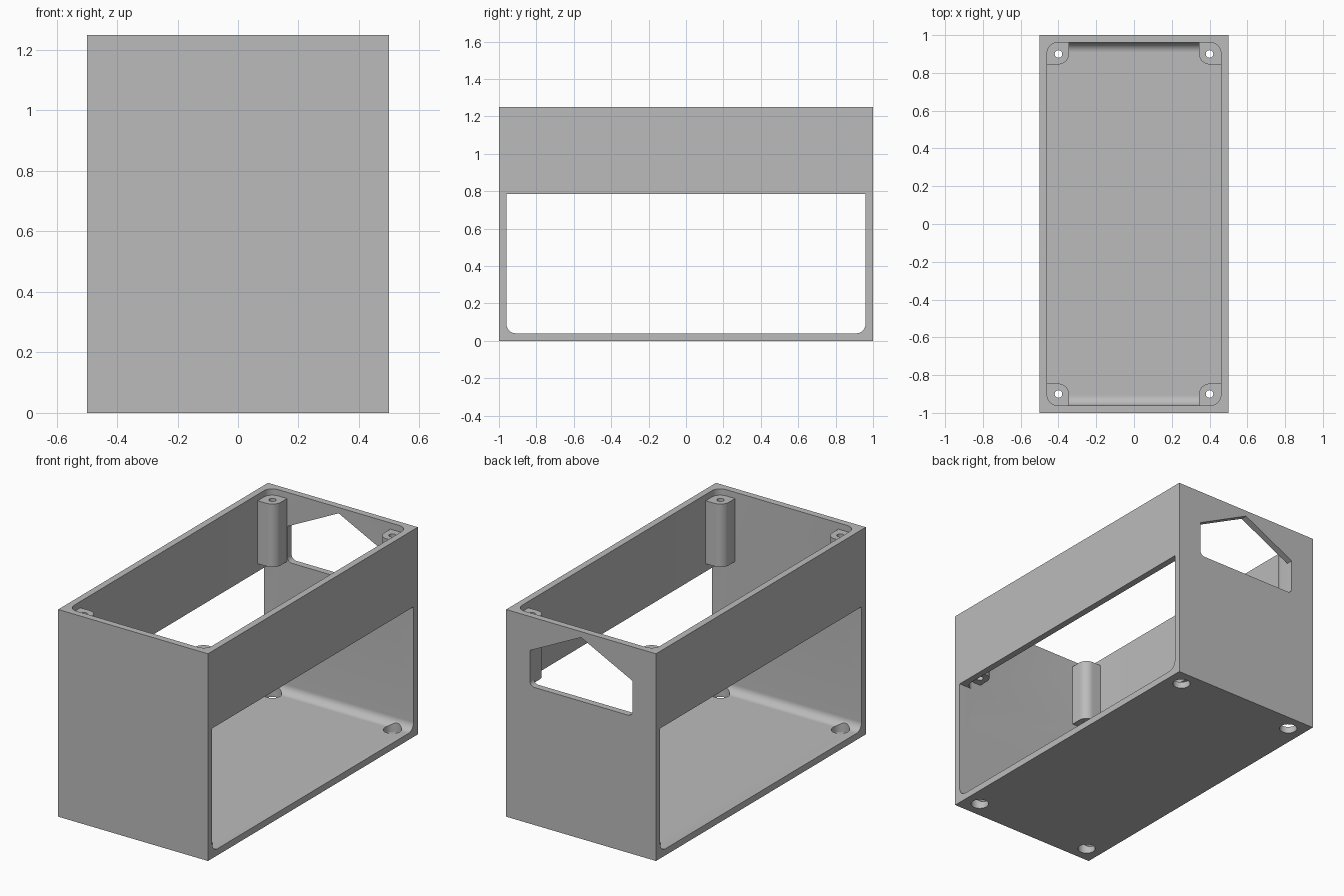
import bpy, bmesh, math
from mathutils import Vector

if "Cube" in bpy.data.objects:
    bpy.data.objects.remove(bpy.data.objects["Cube"], do_unlink=True)

grey = bpy.data.materials.new("plain grey")
grey.use_nodes = True
colour = (0.5, 0.5, 0.5, 1)
grey.diffuse_color = colour
grey.node_tree.nodes["Principled BSDF"].inputs["Base Color"].default_value = colour

WALL, TOP, LINTEL = 0.04, 1.25, 0.785
IN_X, IN_Y = 0.46, 0.96           # inner faces of the walls
PEG_X, PEG_Y, ROUND = 0.4, 0.9, 0.055


def rounded(corners, steps=10):
    """Outline from (u, v, radius) corners, each rounded by its radius."""
    out = []
    for i, (u, v, r) in enumerate(corners):
        p = Vector((u, v))
        if r == 0:
            out.append(p)
            continue
        a = (Vector(corners[i - 1][:2]) - p).normalized()
        b = (Vector(corners[(i + 1) % len(corners)][:2]) - p).normalized()
        half = a.angle(b) / 2
        centre = p + (a + b).normalized() * r / math.sin(half)
        start = p + a * r / math.tan(half) - centre
        end = p + b * r / math.tan(half) - centre
        sweep = start.angle(end)
        for k in range(steps + 1):
            t = k / steps
            out.append(centre + (start * math.sin((1 - t) * sweep)
                                 + end * math.sin(t * sweep)) / math.sin(sweep))
    return out


def rectangle(u0, v0, u1, v1, radii=(0, 0, 0, 0)):
    spots = [(u0, v0), (u1, v0), (u1, v1), (u0, v1)]
    return rounded([(u, v, r) for (u, v), r in zip(spots, radii)])


def circle(u, v, r, sides=32):
    angles = [math.tau * k / sides for k in range(sides)]
    return [(u + r * math.cos(a), v + r * math.sin(a)) for a in angles]


def prism(name, outline, axis, low, high):
    """Extrude a 2D outline along the x, y or z axis."""
    place = {"x": lambda u, v, w: (w, u, v),
             "y": lambda u, v, w: (u, w, v),
             "z": lambda u, v, w: (u, v, w)}[axis]
    bm = bmesh.new()
    face = bm.faces.new([bm.verts.new(place(u, v, low)) for u, v in outline])
    grown = bmesh.ops.extrude_face_region(bm, geom=[face])["geom"]
    moved = [g for g in grown if isinstance(g, bmesh.types.BMVert)]
    bmesh.ops.translate(bm, verts=moved, vec=place(0, 0, high - low))
    bmesh.ops.recalc_face_normals(bm, faces=bm.faces)
    mesh = bpy.data.meshes.new(name)
    bm.to_mesh(mesh)
    bm.free()
    mesh.materials.append(grey)
    obj = bpy.data.objects.new(name, mesh)
    bpy.context.scene.collection.objects.link(obj)
    return obj


def select(obj):
    bpy.ops.object.select_all(action="DESELECT")
    obj.select_set(True)
    bpy.context.view_layer.objects.active = obj


def cut(target, cutter):
    select(target)
    mod = target.modifiers.new("cut", "BOOLEAN")
    mod.operation, mod.solver, mod.object = "DIFFERENCE", "EXACT", cutter
    bpy.ops.object.modifier_apply(modifier=mod.name)
    bpy.data.objects.remove(cutter, do_unlink=True)


def smooth(obj):
    select(obj)
    bpy.ops.object.shade_smooth_by_angle(angle=math.radians(30))


# Outer shell with both long sides open below the lintel
shell = prism("box_shell", rectangle(-0.5, -1, 0.5, 1), "z", 0, TOP)
cut(shell, prism("side_opening", rectangle(-IN_Y, WALL, IN_Y, LINTEL, (0.05, 0.05, 0, 0)),
                 "x", -0.6, 0.6))

# Open top with rounded inner corners
cut(shell, prism("top_cavity", rectangle(-IN_X, -IN_Y, IN_X, IN_Y, (ROUND,) * 4),
                 "z", 0.6, TOP + 0.1))

# House-shaped window in the back wall
house = rounded([(-0.342, 0.83, 0.03), (0.342, 0.83, 0.03), (0.342, 1.045, 0),
                 (0, 1.215, 0), (-0.342, 1.045, 0)])
cut(shell, prism("back_window", house, "y", 0.9, 1.1))

# Floor holes and drilled corner posts
for sx, side in ((1, "left"), (-1, "right")):
    for sy, end in ((-1, "front"), (1, "back")):
        x, y = sx * PEG_X, sy * PEG_Y
        cut(shell, prism("floor_hole", circle(x, y, 0.05), "z", -0.1, 0.2))
        outline = rectangle(PEG_X - ROUND, PEG_Y - ROUND, IN_X + 0.02, IN_Y + 0.02,
                            (ROUND, 0, 0, 0))
        post = prism(f"{end}_{side}_post", [(sx * u, sy * v) for u, v in outline],
                     "z", 0.832, 1.212)
        cut(post, prism("screw_hole", circle(x, y, 0.02, 24), "z", 0.7, 1.3))
        smooth(post)
smooth(shell)
